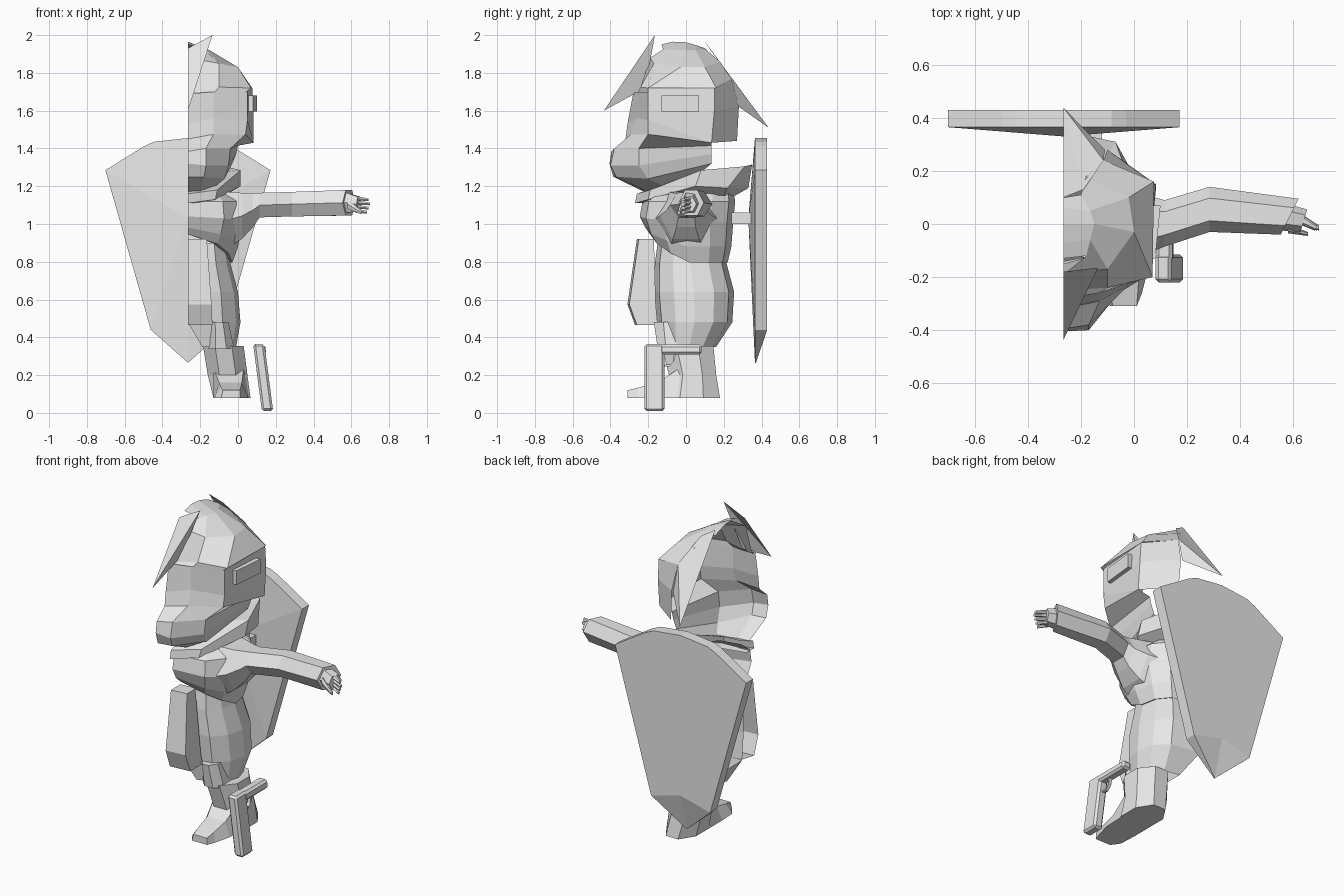
import bpy, bmesh, math
from mathutils import Vector

cube = bpy.data.objects.get("Cube")
if cube:
    bpy.data.objects.remove(cube, do_unlink=True)

MID = -0.265  # plane where the half figure is cut open

grey = bpy.data.materials.new("light_grey")
grey.use_nodes = True
grey.diffuse_color = (0.8, 0.8, 0.8, 1)
grey.node_tree.nodes["Principled BSDF"].inputs["Base Color"].default_value = (0.8, 0.8, 0.8, 1)


def finish(name, bm, ref=None):
    """Make an object; open shells are turned to face away from ref."""
    bmesh.ops.remove_doubles(bm, verts=bm.verts, dist=0.0005)
    bmesh.ops.recalc_face_normals(bm, faces=bm.faces)
    if ref:
        bm.normal_update()
        way = sum((f.calc_center_median() - Vector(ref)).dot(f.normal) * f.calc_area() for f in bm.faces)
        if way < 0:
            bmesh.ops.reverse_faces(bm, faces=bm.faces)
    mesh = bpy.data.meshes.new(name)
    bm.to_mesh(mesh)
    bm.free()
    mesh.materials.append(grey)
    obj = bpy.data.objects.new(name, mesh)
    bpy.context.collection.objects.link(obj)
    return obj


def loft(name, rows, closed=False, caps=False, ref=None):
    """Skin a list of equal point rows."""
    bm = bmesh.new()
    grid = [[bm.verts.new(p) for p in row] for row in rows]
    n = len(rows[0])
    for a, b in zip(grid, grid[1:]):
        for i in range(n if closed else n - 1):
            j = (i + 1) % n
            bm.faces.new((a[i], a[j], b[j], b[i]))
    if caps:
        bm.faces.new(grid[0])
        bm.faces.new(grid[-1])
    return finish(name, bm, ref)


def half_ring(z, width, front, back, sag=0, n=6):
    """Half oval from front centre to back centre, sagging away from the front."""
    pts = []
    for i in range(n + 1):
        a = math.pi * (i / n - 0.5)
        y = (front + back) / 2 + (back - front) / 2 * math.sin(a)
        x = MID + width * math.cos(a) ** 0.6 if 0 < i < n else MID
        pts.append((x, y, z - sag * min(1, i / 3)))
    return pts


def ring(z, x0, x1, y0, y1, n=8):
    """Full oval within the given limits, with flats facing the axes."""
    pts = []
    for i in range(n):
        a = 2 * math.pi * (i + 0.5) / n
        k = 1 / math.cos(math.pi / n)
        pts.append(((x0 + x1) / 2 + (x1 - x0) / 2 * k * math.cos(a),
                    (y0 + y1) / 2 + (y1 - y0) / 2 * k * math.sin(a), z))
    return pts


def tube(name, sections, skew=0):
    """Run a six-sided limb along x through (x, y0, y1, z0, z1) sections; skew slants the last."""
    rows = []
    for s, (x, y0, y1, z0, z1) in enumerate(sections):
        y, z, q = (y0 + y1) / 2, (z0 + z1) / 2, (y1 - y0) / 4
        k = skew if s == len(sections) - 1 else 0
        rim = ((y0, z), (y - q, z0), (y + q, z0), (y1, z), (y + q, z1), (y - q, z1))
        rows.append([(x + k * (v - y), v, w) for v, w in rim])
    return loft(name, rows, True, True)


def prism(name, plan, z0, z1, lean=0):
    """Upright prism over a plan; x shifts by lean as it drops below its top."""
    return loft(name, [[(x + lean * (z1 - z), y, z) for x, y in plan] for z in (z0, z1)], True, True)


def box(name, x0, x1, y0, y1, z0, z1, lean=0):
    return prism(name, ((x0, y0), (x1, y0), (x1, y1), (x0, y1)), z0, z1, lean)


# Helmet dome
brow = [(MID, -.25, 1.69), (-.1, -.24, 1.725), (.07, -.2, 1.72)]
loft("helmet_dome", [
    [(MID, -.13, 1.95), (MID, -.07, 1.965), (MID, 0, 1.962), (MID, .06, 1.945), (MID, .1, 1.93)],
    [(-.18, -.12, 1.925), (-.165, -.06, 1.92), (-.15, 0, 1.92), (-.165, .05, 1.92), (-.2, .11, 1.92)],
    [(MID, -.19, 1.88), (-.1, -.17, 1.85), (0, -.03, 1.83), (-.02, .1, 1.83), (-.18, .18, 1.86)],
    brow + [(.075, .16, 1.72), (-.115, .24, 1.77)],
], ref=(MID, 0, 1.7))
loft("helmet_rim", [brow, [(MID, -.28, 1.68), (-.13, -.26, 1.69), (.03, -.2, 1.69)]], ref=(MID, 0, 1.6))

# Helmet cheek and back plates
loft("helmet_side", [
    [(.05, -.2, 1.72), (.076, .15, 1.72), (-.115, .24, 1.77)],
    [(.05, -.2, 1.6), (.083, .15, 1.6), (-.1, .28, 1.62)],
    [(.04, -.2, 1.475), (.083, .135, 1.43), (-.09, .27, 1.44)],
], ref=(MID, 0, 1.6))

# Pointed peaks in front and behind
tip = (MID, -.435, 1.6)
horn = (-.135, -.165, 2)
loft("front_peak", [[(MID, -.18, 1.93), horn, (-.226, -.215, 1.72)], [tip] * 3], ref=(MID, 0, 1.7))
end = (MID, .437, 1.51)
loft("back_peak", [
    [(MID, .1, 1.965), (-.19, .13, 1.92), (-.115, .24, 1.775), (-.11, .28, 1.62)],
    [end] * 4], ref=(MID, 0, 1.7))

# Ear block, following the cheek plate
prism("ear", ((.03, -.13), (.08, -.13), (.1, .07), (.06, .07)), 1.595, 1.68)

# Face, muzzle and jaw, with a ledge under the cheek plate
loft("face", [
    [(MID, -.28, 1.69), (-.13, -.26, 1.7), (.05, -.2, 1.7), (.05, -.2, 1.7)],
    [(MID, -.31, 1.53), (-.13, -.26, 1.56), (.05, -.2, 1.55), (.05, -.2, 1.55)],
    [(MID, -.32, 1.45), (-.13, -.29, 1.475), (.04, -.2, 1.475), (.083, .135, 1.43)],
    [(MID, -.395, 1.385), (-.17, -.38, 1.4), (-.04, -.25, 1.4), (0, .135, 1.415)],
    [(MID, -.405, 1.32), (-.17, -.4, 1.31), (-.05, -.25, 1.31), (-.01, .135, 1.37)],
    [(MID, -.385, 1.25), (-.18, -.37, 1.25), (-.07, -.2, 1.24), (-.03, .135, 1.32)],
    [(MID, -.22, 1.17), (-.2, -.21, 1.175), (-.12, -.12, 1.2), (-.1, .1, 1.29)],
], ref=(MID, 0, 1.45))

# Scarf collar with its raised tail
loft("collar", [
    [(MID, -.15, 1.2), (-.16, -.12, 1.21), (-.1, .05, 1.27), (-.13, .2, 1.28), (MID, .25, 1.29)],
    [(MID, -.26, 1.16), (-.11, -.19, 1.18), (.013, .08, 1.285), (-.07, .31, 1.305), (MID, .35, 1.315)],
    [(MID, -.27, 1.11), (-.12, -.2, 1.13), (.013, .05, 1.2), (-.02, .22, 1.19), (MID, .33, 1.19)],
    [(MID, -.2, 1.11), (-.13, -.15, 1.12), (-.06, .05, 1.16), (-.07, .2, 1.15), (MID, .26, 1.15)],
], ref=(MID, 0, 1.2))

# Jacket, with a hem that drops from the front opening
loft("jacket", [
    half_ring(1.18, .2, -.15, .25),
    half_ring(1.12, .28, -.23, .26),
    half_ring(1.04, .29, -.245, .25, .03),
    half_ring(.98, .265, -.215, .24, .1),
    half_ring(.945, .235, -.18, .22, .15),
    half_ring(.95, .18, -.14, .19, .14),
], ref=(MID, 0, 1))

# Arm and hand
tube("arm", [
    (-.08, -.18, .19, .86, 1.17),
    (.02, -.14, .14, .92, 1.165),
    (.08, -.1, .1, .985, 1.165),
    (.115, -.085, .09, 1.035, 1.165),
    (.285, -.03, .14, 1.04, 1.17),
    (.587, -.04, .095, 1.045, 1.18),
], .5)
tube("palm", [(.56, -.025, .08, 1.06, 1.17), (.64, -.03, .055, 1.065, 1.145)], .3)
for i in range(4):
    z = 1.06 + i * .022
    tube("finger", [(.62, 0, .045, z, z + .022), (.698 - abs(i - 2) * .008, -.025, -.005, z - .005, z + .01)])
tube("thumb", [(.58, -.035, 0, 1.08, 1.13), (.655, -.045, -.03, 1.05, 1.07)])

# Trousers: half a seat narrowing into one leg
cuff = [(max(x, -.19), y, z) for x, y, z in half_ring(.35, .255, -.125, .16)]
seat = half_ring(.48, .278, -.155, .245)
loft("trousers", [
    half_ring(.9, .21, -.15, .2),
    half_ring(.79, .225, -.165, .215),
    half_ring(.64, .265, -.17, .255),
    seat, cuff,
], ref=(MID, 0, .6))
loft("inner_leg", [[seat[0], seat[-1]], [cuff[0], cuff[-1]]], ref=(0, 0, .5))

# Front cloth, open on the cut side
cloth = []
for z, x, front, back in ((.92, -.165, -.17, -.17), (.92, -.165, -.26, -.17), (.575, -.14, -.31, -.16),
                          (.465, -.135, -.27, -.15), (.485, -.135, -.15, -.15)):
    cloth.append([(MID, front, z), (x, front + .01, z), (x, back, z)])
loft("front_cloth", cloth, ref=(MID, -.2, .7))

# Knee, boot shaft and toe
loft("knee", [ring(.48, -.15, -.05, -.17, 0), ring(.34, -.16, -.02, -.15, 0)], True, True)
loft("boot_shaft", [
    ring(.355, -.185, .03, -.13, .145),
    ring(.2, -.16, .05, -.09, .16),
    ring(.08, -.13, .066, -.12, .18),
], True, True)
loft("boot_toe", [
    [(-.13, -.03, .08), (.06, -.03, .08), (.03, -.03, .24), (-.13, -.03, .24)],
    [(-.13, -.16, .08), (.055, -.16, .08), (.02, -.15, .16), (-.1, -.15, .16)],
    [(-.125, -.26, .08), (.03, -.26, .08), (.015, -.25, .135), (-.09, -.25, .135)],
    [(-.09, -.31, .08), (.01, -.31, .08), (.01, -.31, .12), (-.08, -.31, .12)],
], True, True)

# Hanging pistol: barrel down, grip to the rear, trigger guard between
for part in (box("pistol_barrel", .08, .14, -.22, -.115, .01, .365, .13),
             box("pistol_grip", .083, .143, -.14, .083, .31, .362, .13)):
    bevel = part.modifiers.new("edges", "BEVEL")
    bevel.width = .012
    bevel.segments = 1
guard = [(-.12, .25), (-.085, .25), (-.065, .275), (-.06, .315)]
for (ya, za), (yb, zb) in zip(guard, guard[1:]):
    rows = []
    for y, z in ((ya, za), (yb, zb)):
        rows.append([(.12 + dx, y + d, z + d) for dx, d in ((-.01, -.004), (.01, -.004), (.01, .006), (-.01, .006))])
    loft("trigger_guard", rows, True, True)

# Shield: mirrored outline, bulged front, bevelled lower tip
half = [(0, 1.455), (.18, 1.435), (.235, 1.41), (.437, 1.285), (.197, .44), (0, .265)]
outline = half + [(-x, z) for x, z in half[-2:0:-1]]
front = [(MID + x, .365, z) for x, z in outline]
back = [(MID + x, .37 if z < .3 else .43, z) for x, z in outline]
loft("shield", [[(MID, .33, 1.03)] * len(front), front, back, [(MID, .43, .49)] * len(front)], True)
box("shield_handle", MID, -.12, .24, .345, 1, 1.06)
